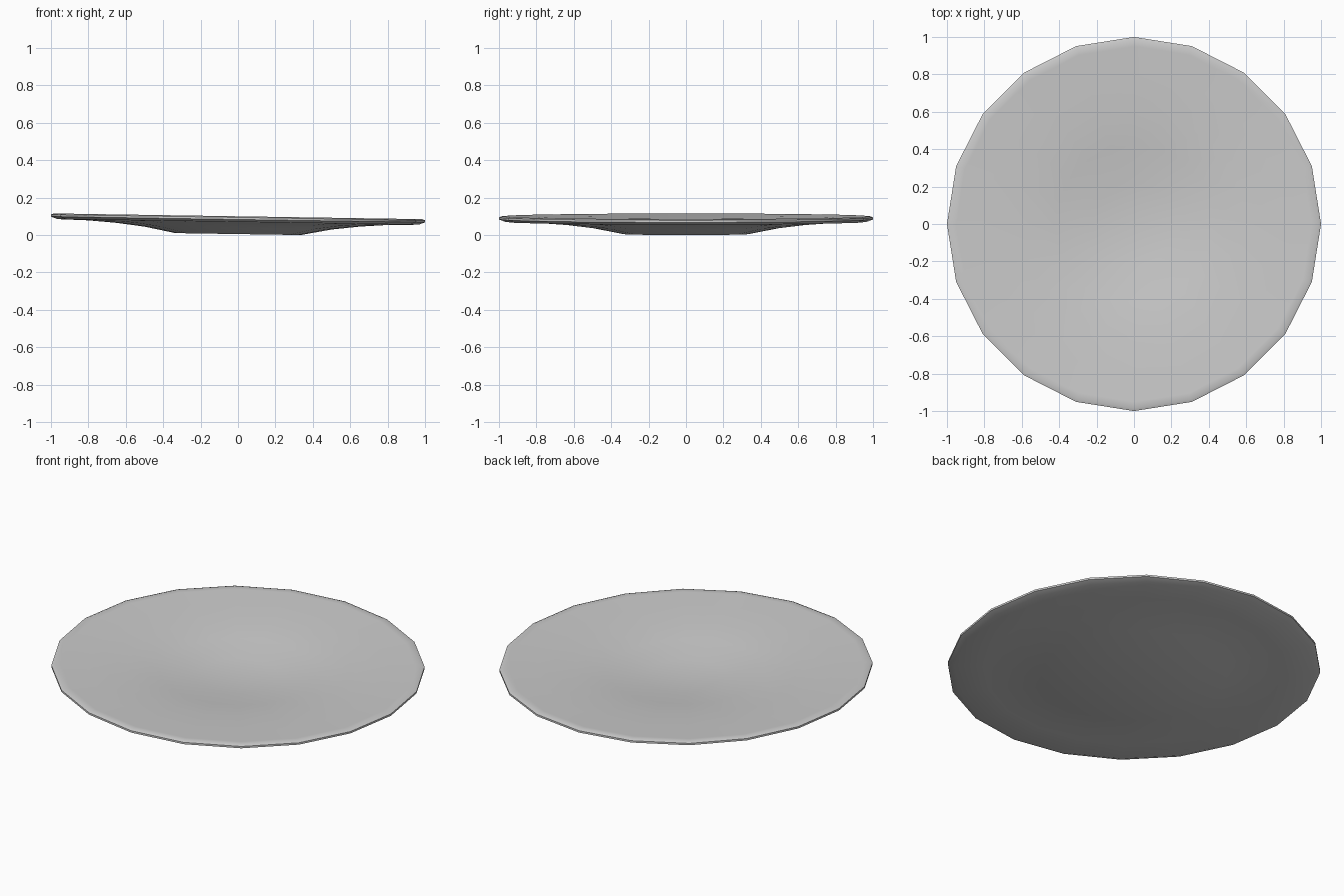
import bpy, bmesh, math
from mathutils import Matrix

if "Cube" in bpy.data.objects:
    bpy.data.objects.remove(bpy.data.objects["Cube"])

SIDES = 20
TILT = 0.0155  # the dish leans slightly down towards +x

# Half profile (radius, height): underside from centre outwards, rim, then inside back to centre
PROFILE = [
    (0.0, 0.006), (0.335, 0.006), (0.50, 0.038), (0.65, 0.056), (0.80, 0.067),
    (0.965, 0.071), (1.0, 0.084), (1.0, 0.095), (0.985, 0.101), (0.95, 0.099),
    (0.80, 0.092), (0.60, 0.080), (0.42, 0.062), (0.22, 0.034), (0.0, 0.028),
]


def lathe(name, profile, sides):
    bm = bmesh.new()
    rings = []
    for r, z in profile:
        if r == 0:
            rings.append([bm.verts.new((0, 0, z))] * sides)
        else:
            rings.append([bm.verts.new((r * math.cos(2 * math.pi * i / sides),
                                        r * math.sin(2 * math.pi * i / sides), z))
                          for i in range(sides)])
    for a, b in zip(rings, rings[1:]):
        for i in range(sides):
            j = (i + 1) % sides
            quad = list(dict.fromkeys((a[i], a[j], b[j], b[i])))
            bm.faces.new(quad)
    # Lean the dish by a small shear in z
    shear = Matrix.Identity(4)
    shear[2][0] = -TILT
    bmesh.ops.transform(bm, matrix=shear, verts=bm.verts)
    bmesh.ops.recalc_face_normals(bm, faces=bm.faces)
    mesh = bpy.data.meshes.new(name)
    bm.to_mesh(mesh)
    bm.free()
    obj = bpy.data.objects.new(name, mesh)
    bpy.context.collection.objects.link(obj)
    return obj


# Shallow round plate
plate = lathe("plate", PROFILE, SIDES)
low = min(v.co.z for v in plate.data.vertices)
for v in plate.data.vertices:
    v.co.z -= low
bpy.context.view_layer.objects.active = plate
plate.select_set(True)
bpy.ops.object.shade_smooth_by_angle(angle=math.radians(60))
